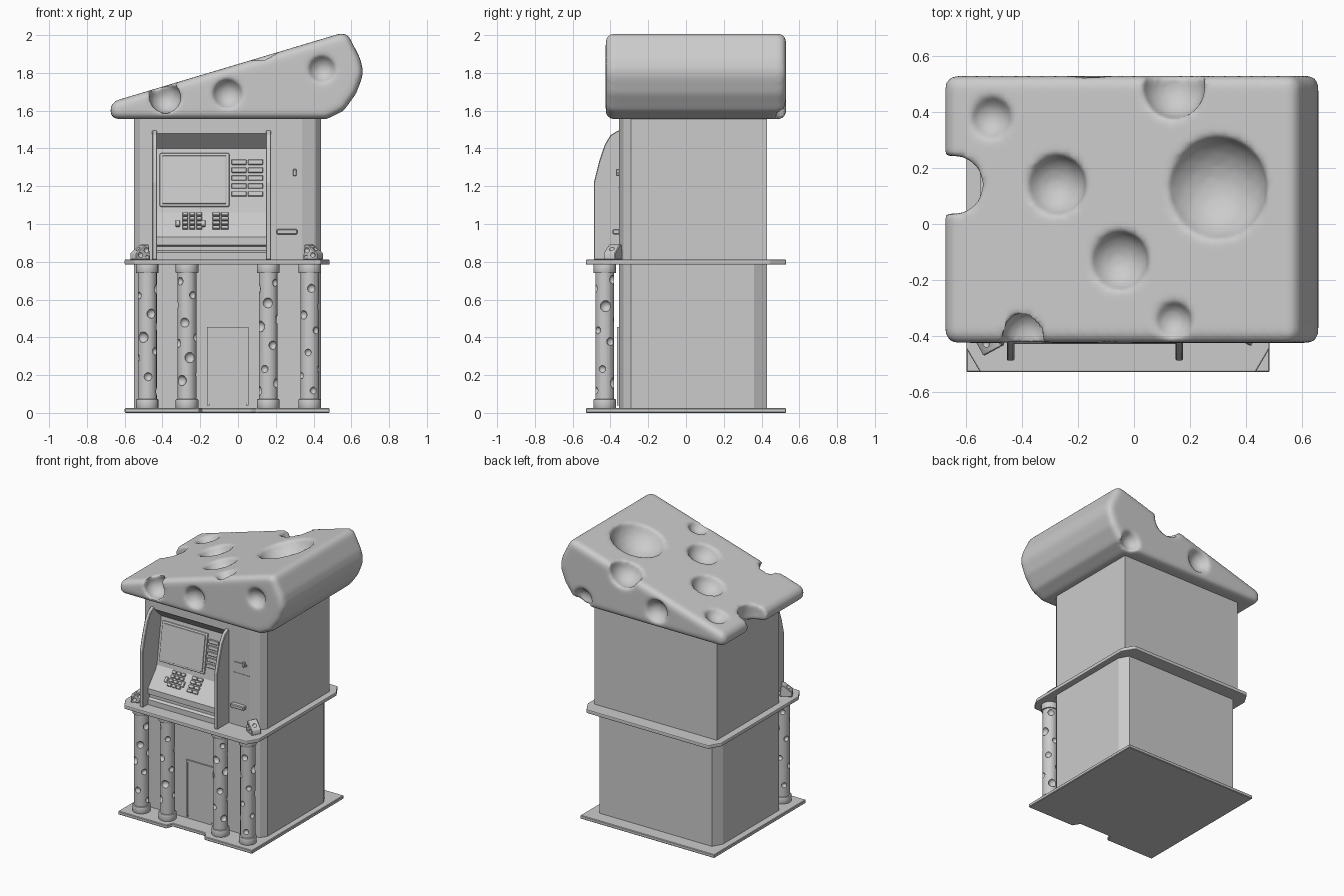
import bpy, bmesh, math, random
from mathutils import Vector, Matrix

if "Cube" in bpy.data.objects:
    bpy.data.objects.remove(bpy.data.objects["Cube"])

random.seed(4)


def finish(name, bm, smooth=None):
    bmesh.ops.recalc_face_normals(bm, faces=bm.faces[:])
    me = bpy.data.meshes.new(name)
    bm.to_mesh(me)
    bm.free()
    ob = bpy.data.objects.new(name, me)
    bpy.context.collection.objects.link(ob)
    if smooth:
        shade(ob, smooth)
    return ob


def activate(ob):
    bpy.ops.object.select_all(action='DESELECT')
    ob.select_set(True)
    bpy.context.view_layer.objects.active = ob


def shade(ob, angle):
    activate(ob)
    bpy.ops.object.shade_smooth_by_angle(angle=math.radians(angle))


def modify(ob, kind, **props):
    activate(ob)
    m = ob.modifiers.new(kind, kind)
    for k, v in props.items():
        setattr(m, k, v)
    bpy.ops.object.modifier_apply(modifier=m.name)


def prism(name, axis, pts, a, b, bevel=0, segs=1):
    place = {'x': lambda p, t: (t, p[0], p[1]),
             'y': lambda p, t: (p[0], t, p[1]),
             'z': lambda p, t: (p[0], p[1], t)}[axis]
    bm = bmesh.new()
    face = bm.faces.new([bm.verts.new(place(p, a)) for p in pts])
    ext = bmesh.ops.extrude_face_region(bm, geom=[face])
    move = Vector(place((0, 0), b - a))
    bmesh.ops.translate(bm, vec=move, verts=[g for g in ext['geom'] if isinstance(g, bmesh.types.BMVert)])
    ob = finish(name, bm)
    if bevel:
        modify(ob, 'BEVEL', width=bevel, segments=segs, limit_method='ANGLE')
    return ob


def box(name, x0, x1, y0, y1, z0, z1, bevel=0, segs=1):
    return prism(name, 'z', [(x0, y0), (x1, y0), (x1, y1), (x0, y1)], z0, z1, bevel, segs)


def cut(ob, cutter):
    cutter.hide_render = True
    modify(ob, 'BOOLEAN', operation='DIFFERENCE', solver='EXACT', object=cutter)
    bpy.data.objects.remove(cutter)


def carve(ob, balls, sub=3):
    # balls: (x, y, z, radius, z stretch); carved one at a time
    for x, y, z, r, s in balls:
        bm = bmesh.new()
        bmesh.ops.create_icosphere(bm, subdivisions=sub, radius=r,
                                   matrix=Matrix.Translation((x, y, z)) @ Matrix.Diagonal((1, 1, s, 1)))
        cut(ob, finish("hole_cutter", bm))


# Base plate with entrance notch, and chamfered middle shelf
L, R, F, B = -0.6, 0.485, -0.53, 0.53
prism("base_plate", 'z', [(L, F), (-0.21, F), (-0.19, F + .05), (0.07, F + .05), (0.10, F),
                          (R, F), (R, B), (L, B)], 0, 0.025, 0.004)
cx, cy = 0.05, 0.085
prism("middle_shelf", 'z', [(L + cx, F), (R - cx, F), (R, F + cy), (R, B - cy), (R - cx, B),
                            (L + cx, B), (L, B - cy), (L, F + cy)], 0.785, 0.812, 0.006, 2)

# Cabinet bodies
front = [(0.44, -0.29), (0.41, -0.33), (0.34, -0.355), (-0.46, -0.355), (-0.52, -0.33), (-0.55, -0.29)]
prism("lower_body", 'z', front + [(-0.55, 0.36), (-0.51, 0.43), (0.40, 0.43), (0.44, 0.36)], 0.02, 0.79)
upper = prism("upper_body", 'z', front + [(-0.55, 0.43), (0.44, 0.43)], 0.805, 1.57)
cut(upper, box("recess_cutter", -0.432, 0.152, -0.6, -0.22, 0.82, 1.48))

# Lower door: raised frame and leaf
box("door_leaf", -0.155, 0.045, -0.36, -0.35, 0.05, 0.445)
for x0, x1, z0, z1 in [(-.165, -.152, .04, .455), (.042, .055, .04, .455), (-.165, .055, .442, .455)]:
    box("door_frame", x0, x1, -0.366, -0.35, z0, z1)

# Console profile filling the recess
prism("console", 'x', [(-0.43, 0.81), (-0.43, 0.85), (-0.41, 0.86), (-0.41, 0.88), (-0.43, 0.89),
                       (-0.43, 0.93), (-0.32, 1.06), (-0.27, 1.40), (-0.355, 1.482),
                       (-0.2, 1.482), (-0.2, 0.81)], -0.434, 0.154)
# Side cheeks
for x in (-0.455, 0.148):
    prism("side_cheek", 'x', [(-0.488, 0.81), (-0.488, 1.22), (-0.46, 1.33), (-0.43, 1.42), (-0.40, 1.47),
                              (-0.36, 1.495), (-0.33, 1.495), (-0.33, 0.81)], x, x + 0.027, 0.004)


def panel_piece(name, x0, x1, z0, z1, thick, lower=False, bevel=0.003, segs=1):
    # plate lying on the sloped screen panel or on the keypad slope
    (ya, za), (yb, zb) = ((-0.43, 0.93), (-0.32, 1.06)) if lower else ((-0.32, 1.06), (-0.27, 1.40))
    slope = math.atan2(yb - ya, zb - za)
    h = (z1 - z0) / 2 / math.cos(slope)
    w, zc = (x1 - x0) / 2, (z0 + z1) / 2
    ob = box(name, -w, w, -thick, 0.005, -h, h, bevel, segs)
    ob.rotation_euler.x = -slope
    ob.location = ((x0 + x1) / 2, ya + (yb - ya) * (zc - za) / (zb - za), zc)
    return ob


# Screen, side buttons, keypads
panel_piece("screen_bezel", -0.415, -0.045, 1.09, 1.375, 0.012, False, 0.01, 2)
panel_piece("screen_glass", -0.40, -0.06, 1.105, 1.36, 0.018, False, 0.005, 2)
for i in range(5):
    z = 1.145 + i * 0.042
    for x in (-0.035, 0.053):
        panel_piece("side_button", x, x + 0.08, z, z + 0.027, 0.012)
for i in range(4):
    z = 0.97 + i * 0.023
    for j in range(3):
        panel_piece("number_key", -0.295 + j * 0.037, -0.265 + j * 0.037, z, z + 0.017, 0.012, True)
    panel_piece("function_key", -0.135, -0.095, z, z + 0.017, 0.012, True)
    panel_piece("function_key", -0.09, -0.05, z, z + 0.017, 0.012, True)
for x in (-0.318, -0.184):
    panel_piece("edge_key", x - 0.012, x + 0.012, 0.985, 1.015, 0.01, True)

# Card and receipt slots on the right-hand strip
box("card_slot", 0.22, 0.32, -0.362, -0.35, 1.262, 1.274)
box("card_slot_lip", 0.29, 0.31, -0.37, -0.35, 1.255, 1.29, 0.003)
box("panel_seam", 0.21, 0.34, -0.358, -0.35, 1.19, 1.196)
box("receipt_slot", 0.205, 0.315, -0.388, -0.35, 0.945, 0.973, 0.005)

# Holed columns with collars
for n, x in enumerate((-0.48, -0.27, 0.16, 0.38)):
    y = -0.43
    bm = bmesh.new()
    bmesh.ops.create_cone(bm, cap_ends=True, segments=24, radius1=0.05, radius2=0.05, depth=0.76,
                          matrix=Matrix.Translation((x, y, 0.405)))
    shaft = finish("column", bm)
    holes = []
    for i in range(15):
        a = i * 2.4 + n * 1.7
        holes.append((x + 0.054 * math.cos(a), y + 0.054 * math.sin(a),
                      0.12 + i * 0.041 + random.uniform(-.012, .012), random.uniform(0.018, 0.031), 1))
    carve(shaft, holes, 2)
    shade(shaft, 35)
    for z, h in ((0.048, 0.05), (0.765, 0.05)):
        bm = bmesh.new()
        bmesh.ops.create_cone(bm, cap_ends=True, segments=16, radius1=0.06, radius2=0.06, depth=h,
                              matrix=Matrix.Translation((x, y, z)))
        collar = finish("column_collar", bm)
        modify(collar, 'BEVEL', width=0.005, segments=2, limit_method='ANGLE')
        shade(collar, 35)

# Small cheese chunks on the shelf corners
for s, x, y in ((1, -0.515, -0.42), (-1, 0.395, -0.385)):
    chunk = prism("cheese_chunk", 'y', [(-.045 * s, 0), (.04 * s, 0), (.03 * s, .082), (0.01 * s, .078),
                                        (-.045 * s, .035)], -0.035, 0.035, 0.004)
    carve(chunk, [(-.02 * s, -.038, .025, .014, 1), (.015 * s, -.038, .05, .015, 1), (.02 * s, -.038, .015, .01, 1),
                  (-.02 * s, 0, .062, .016, 1), (.04 * s, .005, .04, .015, 1)], 2)
    chunk.location = (x, y, 0.811)
    chunk.rotation_euler.z = 0.5 * s
    shade(chunk, 30)

# Cheese wedge roof
roof = prism("cheese_roof", 'y', [(-0.675, 1.555), (0.47, 1.555), (0.56, 1.60), (0.625, 1.69), (0.667, 1.80),
                                  (0.645, 1.88), (0.575, 2.018), (0.53, 2.005), (-0.675, 1.645)],
             -0.425, 0.53, 0.04, 4)


def top(x):
    return 1.645 + (x + 0.675) * 0.36 / 1.205


roof_holes = [(x, y, top(x) + lift, r, 1) for x, y, r, lift in [
    (0.28, 0.13, 0.20, 0.07), (-0.285, 0.14, 0.115, 0.03), (-0.06, -0.13, 0.113, 0.03),
    (-0.52, 0.38, 0.083, 0.03), (0.14, 0.49, 0.115, 0.0), (0.135, -0.345, 0.072, 0.02)]]
roof_holes += [(-0.385, -0.39, 1.67, 0.085, 1), (-0.64, 0.14, 1.6, 0.105, 2.2),
               (-0.055, -0.45, 1.69, 0.085, 1), (0.445, -0.45, 1.82, 0.078, 1),
               (-0.13, 0.555, 1.68, 0.09, 1), (0.47, 0.54, 1.61, 0.075, 1)]
carve(roof, roof_holes)
modify(roof, 'REMESH', mode='VOXEL', voxel_size=0.014)
modify(roof, 'SMOOTH', factor=0.5, iterations=4)
shade(roof, 60)
